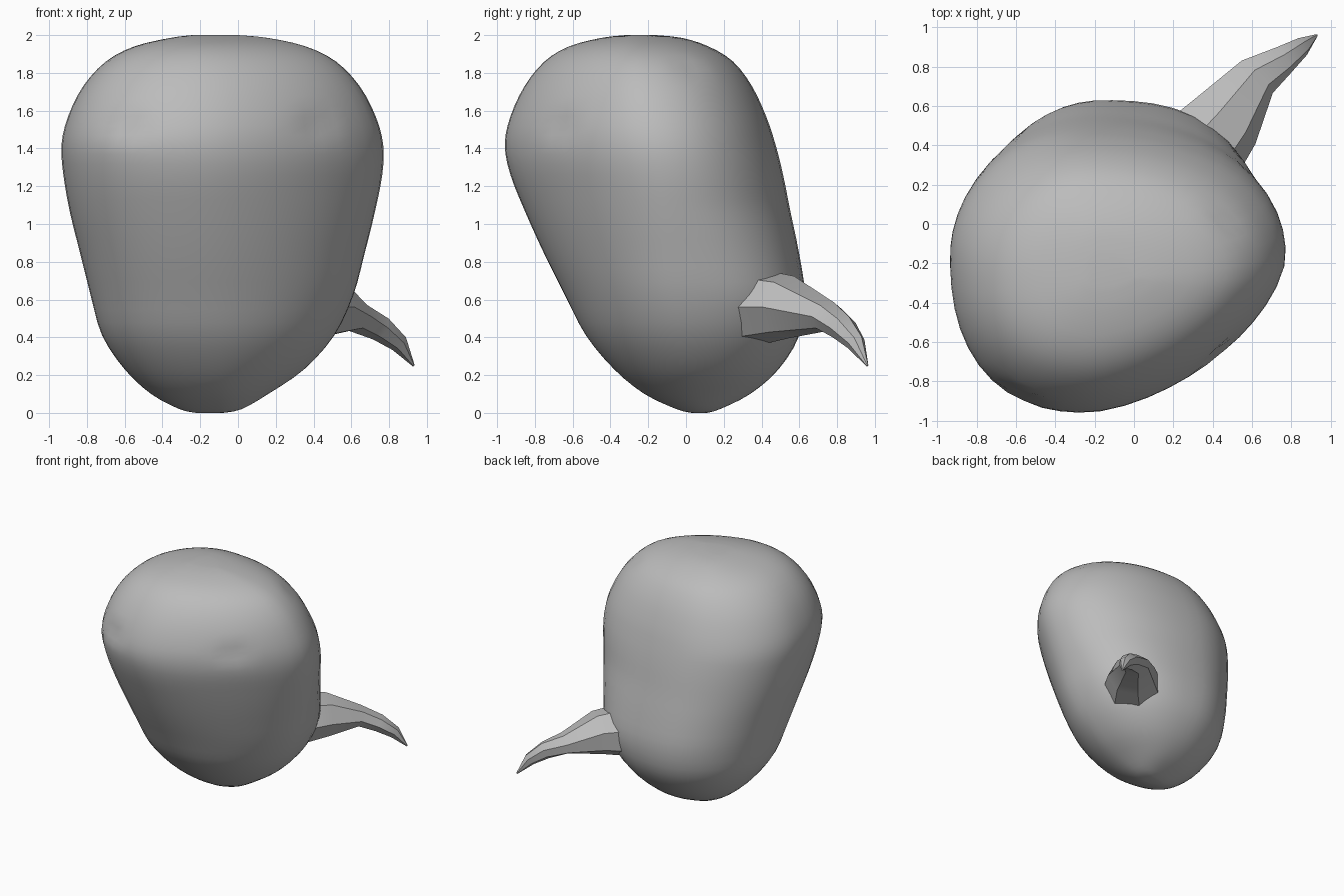
import bpy, bmesh, math
from mathutils import Vector

cube = bpy.data.objects.get("Cube")
if cube:
    bpy.data.objects.remove(cube, do_unlink=True)

grey = bpy.data.materials.new("soft grey")
grey.use_nodes = True
colour = (0.5, 0.5, 0.5, 1)
grey.diffuse_color = colour
grey.node_tree.nodes["Principled BSDF"].inputs["Base Color"].default_value = colour


def loft(name, rings, sharp_angle):
    """Skin a list of closed rings and cap both ends."""
    bm = bmesh.new()
    loops = [[bm.verts.new(p) for p in ring] for ring in rings]
    count = len(loops[0])
    for low, high in zip(loops, loops[1:]):
        for i in range(count):
            j = (i + 1) % count
            bm.faces.new((low[i], low[j], high[j], high[i]))
    bm.faces.new(loops[0][::-1])
    bm.faces.new(loops[-1])
    bmesh.ops.recalc_face_normals(bm, faces=bm.faces)
    mesh = bpy.data.meshes.new(name)
    bm.to_mesh(mesh)
    bm.free()
    obj = bpy.data.objects.new(name, mesh)
    bpy.context.collection.objects.link(obj)
    mesh.materials.append(grey)
    bpy.ops.object.select_all(action="DESELECT")
    obj.select_set(True)
    bpy.context.view_layer.objects.active = obj
    bpy.ops.object.shade_smooth_by_angle(angle=math.radians(sharp_angle))
    return obj


def spline(points, steps):
    """Catmull-Rom interpolation of equal-length tuples."""
    out = []
    padded = [points[0]] + points + [points[-1]]
    for a, b, c, d in zip(padded, padded[1:], padded[2:], padded[3:]):
        for s in range(steps):
            t = s / steps
            out.append([(2*q + (r - p)*t + (2*p - 5*q + 4*r - u)*t*t
                         + (3*q - p - 3*r + u)*t**3) / 2
                        for p, q, r, u in zip(a, b, c, d)])
    return out + [list(points[-1])]


# Body: height, right, left, front and back limits of each section
levels = [
    (0, -.22, -.08, .03, .11),
    (.02, -.31, .02, -.05, .18),
    (.1, -.46, .16, -.22, .34),
    (.23, -.6, .35, -.38, .49),
    (.41, -.72, .51, -.53, .6),
    (.62, -.78, .61, -.64, .63),
    (.84, -.835, .67, -.75, .6),
    (1.06, -.89, .725, -.85, .555),
    (1.26, -.925, .765, -.93, .515),
    (1.42, -.935, .77, -.96, .475),
    (1.57, -.9, .73, -.93, .425),
    (1.73, -.82, .645, -.855, .35),
    (1.86, -.7, .52, -.75, .25),
    (1.94, -.55, .36, -.62, .12),
    (1.985, -.36, .16, -.45, -.02),
    (2, -.24, 0, -.32, -.16),
]
# Small pinched dimples
dimples = [Vector(p) for p in ((-.58, -.88, 1.52), (.43, -.68, 1.52), (.5, .03, 1.87))]


def body_ring(z, x0, x1, y0, y1, count=48):
    cx = min(max(-.24 + .1 * abs(z - 1.42), x0 + .04), x1 - .04)
    cy = min(max(.07 - .17 * z, y0 + .04), y1 - .04)
    middle = Vector((cx, cy, z))
    # Roundness of each quarter: back left, back right, front right, front left
    bulge = (2.15 + .4 * max(0, 1 - abs(z - .6) / .5), 2, 2.35,
             1.6 + .3 * max(0, 1 - z / 1.2))
    ring = []
    for i in range(count):
        angle = math.tau * (i + .5) / count
        c, s = math.cos(angle), math.sin(angle)
        n = bulge[int(4 * i / count)]
        size = (abs(c)**n + abs(s)**n) ** (-1 / n)
        p = Vector((cx + c * size * (x1 - cx if c > 0 else cx - x0),
                    cy + s * size * (y1 - cy if s > 0 else cy - y0), z))
        for d in dimples:
            near = max(0, 1 - (p - d).length / .12)
            p += (middle - p).normalized() * .03 * near
        ring.append(p)
    return ring


loft("body", [body_ring(*row) for row in spline(levels, 3)], 80)

# Tail: centre, half width and half height of each section, root sunk in the body
sections = [
    ((.33, .38, .56), .24, .2),
    ((.46, .53, .56), .2, .17),
    ((.62, .75, .51), .12, .08),
    ((.75, .83, .45), .08, .07),
    ((.85, .9, .37), .05, .05),
    ((.93, .96, .25), .006, .006),
]
rings = []
for k, (centre, wide, tall) in enumerate(sections):
    ahead = Vector(sections[min(k + 1, len(sections) - 1)][0])
    behind = Vector(sections[max(k - 1, 0)][0])
    along = (ahead - behind).normalized()
    side = along.cross(Vector((0, 0, 1))).normalized()
    up = side.cross(along)
    rings.append([Vector(centre) + side * wide * math.cos(a) + up * tall * math.sin(a)
                  for a in (math.tau * i / 7 for i in range(7))])
loft("tail", rings, 40)
